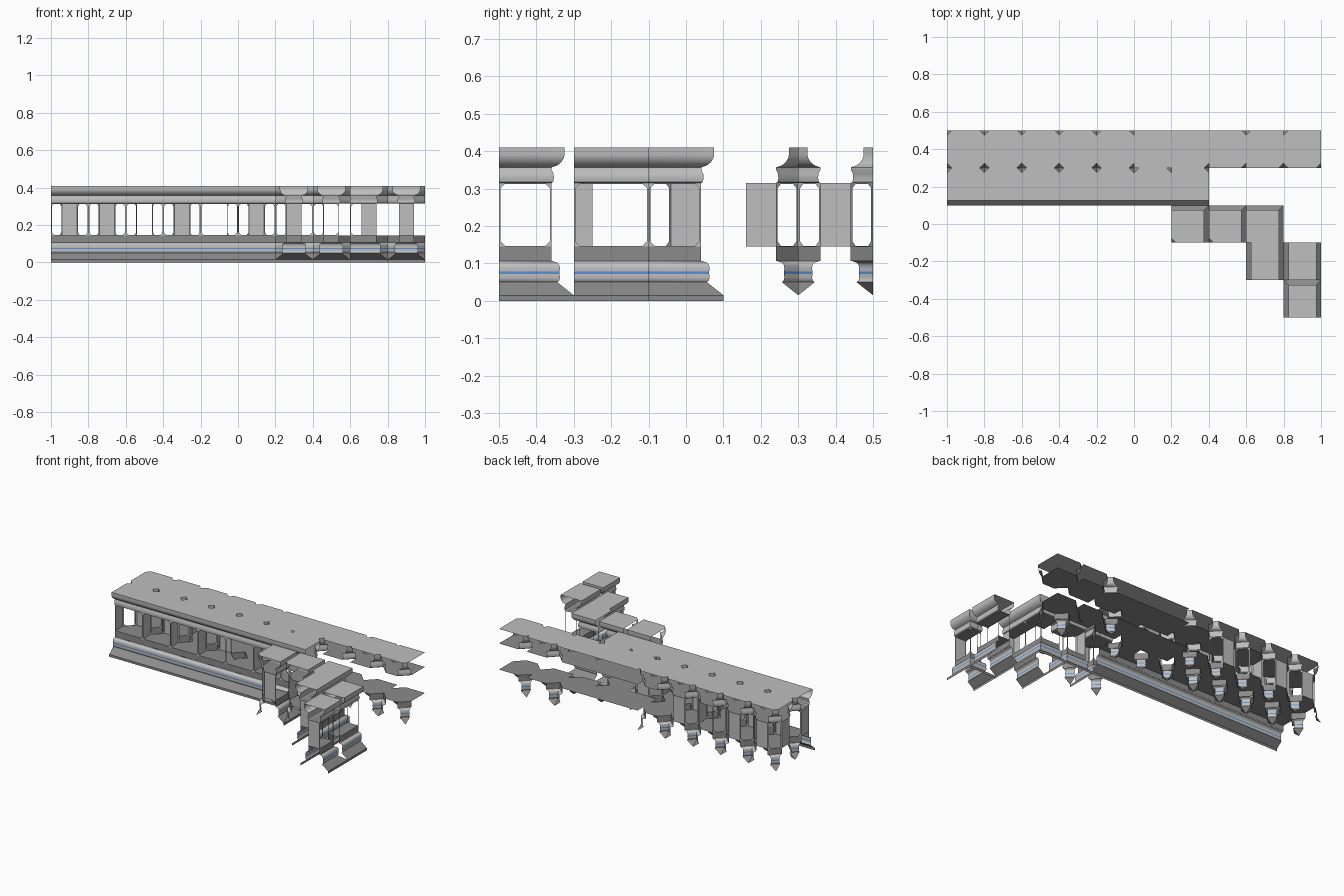
import bpy, bmesh, math
from mathutils import Vector

if "Cube" in bpy.data.objects:
    bpy.data.objects.remove(bpy.data.objects["Cube"])

H = 0.1          # half a tile
P = 0.04         # pillar line, measured from the tile centre
SILL, HEAD, TOP = 0.145, 0.315, 0.41


def material(name, rgb):
    m = bpy.data.materials.new(name)
    m.diffuse_color = (*rgb, 1)
    m.use_nodes = True
    m.node_tree.nodes["Principled BSDF"].inputs["Base Color"].default_value = m.diffuse_color
    return m


GREY = material("stone_grey", (0.52, 0.52, 0.52))
DARK = material("dark_grey", (0.26, 0.26, 0.26))
BLUE = material("blue_stripe", (0.1, 0.28, 0.65))

# Profiles: (distance from tile centre, height)
PLINTH = [(0.1, 0), (0.1, 0.015), (0.056, 0.05)]
BASE_MOULD = [(0.056, 0.05), (0.061, 0.054), (0.063, 0.062), (0.062, 0.072),
              (0.062, 0.078), (0.063, 0.088), (0.061, 0.097), (0.056, 0.102),
              (0.042, 0.107)]
FRIEZE = [(P, 0.107), (P, SILL)]
CORNICE = [(P, HEAD), (0.045, 0.318), (0.047, 0.328), (0.046, 0.34),
           (0.041, 0.35), (0.041, 0.357), (0.056, 0.362), (0.066, 0.37),
           (0.073, 0.381), (0.075, 0.39), (0.075, TOP)]

# Tiles: column, row, walls, notched corners, closed ends
# sides 0 S, 1 E, 2 N, 3 W; corners 0 SE, 1 NE, 2 NW, 3 SW
ALL = (0, 1, 2, 3)
TILES = [
    # pieces open on four sides
    (-0.9, 0.4, (), ALL, ALL), (-0.7, 0.4, (), ALL, (0, 1, 2)),
    (-0.5, 0.4, (), ALL, (1, 3)), (-0.3, 0.4, (), ALL, (2,)),
    (-0.1, 0.4, (), ALL, ()), (0.1, 0.4, (), (), ()),
    (0.3, 0.4, (), (0,), ()), (0.5, 0.4, (), (0, 1), ()),
    (0.7, 0.4, (), (0, 2), ()), (0.9, 0.4, (), (0, 2, 3), ()),
    # pieces with a front wall
    (-0.9, 0.2, (0,), (1, 2), (1, 2, 3)), (-0.7, 0.2, (0,), (1, 2), (1, 2)),
    (-0.5, 0.2, (0,), (1, 2), (1, 3)), (-0.3, 0.2, (0,), (1, 2), (2,)),
    (-0.1, 0.2, (0,), (1, 2), (1,)), (0.1, 0.2, (0,), (1, 2), (2,)),
    (0.3, 0.2, (0,), (1,), ()),
    # corner pieces
    (0.3, 0.0, (1, 2), (3,), (0, 3)), (0.5, 0.0, (1, 2), (3,), (3,)),
    (0.7, 0.0, (1, 2), (), ()),
    # corridor pieces and the end piece
    (0.7, -0.2, (1, 3), (), (0,)), (0.9, -0.2, (1, 3), (), ()),
    (0.9, -0.4, (1, 2, 3), (), (0,)),
]


def turn(p, r, tile):
    """Rotate a local point by quarter turns and move it to its tile."""
    x, y = p
    for _ in range(r % 4):
        x, y = -y, x
    return (x + tile[0], y + tile[1])


def segments(tile):
    """Wall runs of a tile: turn, start, end (by distance), is it a notch."""
    walls, notches = tile[2], tile[3]
    for r in walls:
        left, right = (r - 1) % 4 in walls, (r + 1) % 4 in walls
        yield r, (lambda d, l=left: (-(d if l else H), -d)), \
            (lambda d, q=right: (d if q else H, -d)), False
    for r in notches:
        yield r, (lambda d: (d, -H)), (lambda d: (H, -d)), True


def outline(tile, d):
    pts = []
    for r in range(4):
        s, e = r in tile[2], (r + 1) % 4 in tile[2]
        if r in tile[3]:
            loc = [(d, -H), (H, -d)]
        else:
            loc = [(d if e else H, -d if s else -H)]
        pts += [turn(p, r, tile) for p in loc]
    return pts


def add_face(bm, pts):
    f = bm.faces.new([bm.verts.new(p) for p in pts])
    if f.calc_area() < 1e-9:
        bm.faces.remove(f)


def finish(name, bm, mats, rule=None, smooth=True):
    bmesh.ops.remove_doubles(bm, verts=bm.verts, dist=1e-5)
    bmesh.ops.dissolve_degenerate(bm, edges=bm.edges, dist=1e-5)
    if rule:
        for f in bm.faces:
            f.material_index = rule(f)
    me = bpy.data.meshes.new(name)
    bm.to_mesh(me)
    bm.free()
    for m in mats:
        me.materials.append(m)
    ob = bpy.data.objects.new(name, me)
    bpy.context.collection.objects.link(ob)
    if smooth:
        bpy.ops.object.select_all(action='DESELECT')
        bpy.context.view_layer.objects.active = ob
        ob.select_set(True)
        bpy.ops.object.shade_smooth_by_angle(angle=math.radians(40))
    return ob


def moulding(name, profile, mats, rule=None):
    bm = bmesh.new()
    for t in TILES:
        for r, a, b, _ in segments(t):
            for (d0, z0), (d1, z1) in zip(profile, profile[1:]):
                add_face(bm, [(*turn(a(d0), r, t), z0), (*turn(b(d0), r, t), z0),
                              (*turn(b(d1), r, t), z1), (*turn(a(d1), r, t), z1)])
    return finish(name, bm, mats, rule)


# Mouldings swept along every wall and notch
moulding("plinth", PLINTH, [DARK])
moulding("base_moulding", BASE_MOULD, [GREY, BLUE],
         lambda f: int(0.0725 < f.calc_center_median().z < 0.0775))
moulding("frieze", FRIEZE, [DARK])
moulding("cornice", CORNICE, [GREY])

# Window frames with clipped corners; notches have one only beside a closed end
bm = bmesh.new()
for t in TILES:
    for r, a, b, notch in segments(t):
        if notch and not {r, (r + 1) % 4} & set(t[4]):
            continue
        A, B = Vector(turn(a(P), r, t)), Vector(turn(b(P), r, t))
        L = (B - A).length
        u = (B - A) / L
        x0, x1 = (0.007, L - 0.007) if notch else (0.004, L - 0.004)
        z0, z1, c = SILL + 0.002, HEAD - 0.002, 0.012

        def pt(s, z):
            q = A + u * s
            return (q.x, q.y, z)
        O = [pt(0, SILL), pt(L, SILL), pt(L, HEAD), pt(0, HEAD)]
        I = [pt(x0 + c, z0), pt(x1 - c, z0), pt(x1, z0 + c), pt(x1, z1 - c),
             pt(x1 - c, z1), pt(x0 + c, z1), pt(x0, z1 - c), pt(x0, z0 + c)]
        for k in range(4):
            add_face(bm, [O[k], O[(k + 1) % 4], I[2 * k + 1], I[2 * k]])
            add_face(bm, [O[k], I[2 * k], I[2 * k - 1]])
finish("window_frames", bm, [GREY], smooth=False)

# Flat sheets: roof, ceiling and floor of each tile
for name, d, z, up, mat in (("roof", 0.075, TOP, True, GREY),
                            ("ceiling", P, HEAD, False, DARK),
                            ("floor", P, SILL, True, DARK)):
    bm = bmesh.new()
    for t in TILES:
        pts = [(x, y, z) for x, y in outline(t, d)]
        add_face(bm, pts if up else pts[::-1])
    finish(name, bm, [mat], smooth=False)

# Panels closing the narrow tile ends
bm = bmesh.new()
for t in TILES:
    for r in t[4]:
        a, b = turn((-P, -H), r, t), turn((P, -H), r, t)
        add_face(bm, [(*a, SILL), (*b, SILL), (*b, HEAD), (*a, HEAD)])
finish("end_panels", bm, [GREY], smooth=False)

# Solid cheeks beside the closed end of the corridor piece
bm = bmesh.new()
for x in (0.7 - P, 0.7 + P):
    add_face(bm, [(x, -0.3, SILL), (x, -0.25, SILL), (x, -0.25, HEAD), (x, -0.3, HEAD)])
finish("corridor_cheeks", bm, [GREY], smooth=False)
